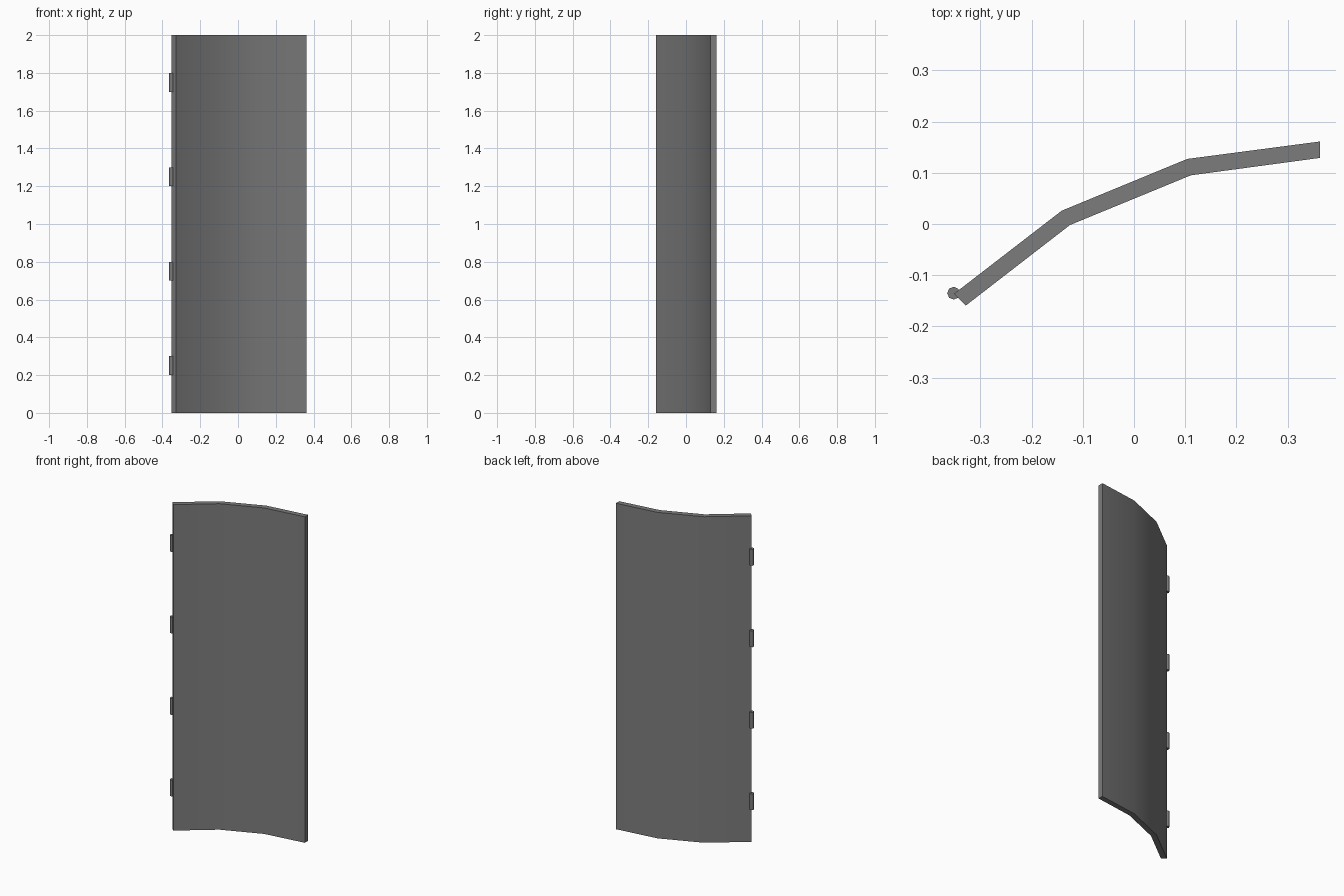
import bpy, bmesh, math

if "Cube" in bpy.data.objects:
    bpy.data.objects.remove(bpy.data.objects["Cube"])

grey = bpy.data.materials.new("dark grey metal")
grey.diffuse_color = (0.2, 0.2, 0.2, 1)
grey.use_nodes = True
grey.node_tree.nodes["Principled BSDF"].inputs["Base Color"].default_value = grey.diffuse_color


def extrude(name, outline, z0, z1):
    """Vertical prism from a plan outline, with smooth sides and sharp corners."""
    bm = bmesh.new()
    low = [bm.verts.new((x, y, z0)) for x, y in outline]
    high = [bm.verts.new((x, y, z1)) for x, y in outline]
    n = len(outline)
    bm.faces.new(low[::-1])
    bm.faces.new(high)
    for i in range(n):
        j = (i + 1) % n
        bm.faces.new((low[i], low[j], high[j], high[i]))
    bmesh.ops.recalc_face_normals(bm, faces=bm.faces[:])
    mesh = bpy.data.meshes.new(name)
    bm.to_mesh(mesh)
    bm.free()
    mesh.materials.append(grey)
    ob = bpy.data.objects.new(name, mesh)
    bpy.context.collection.objects.link(ob)
    bpy.ops.object.select_all(action='DESELECT')
    ob.select_set(True)
    bpy.context.view_layer.objects.active = ob
    bpy.ops.object.shade_smooth_by_angle(angle=math.radians(46))
    return ob


# Curved door panel: three bent segments
front = [(-0.328, -0.159), (-0.125, -0.002), (0.111, 0.095), (0.363, 0.129)]
back = [(0.363, 0.161), (0.104, 0.127), (-0.141, 0.026), (-0.351, -0.136)]
extrude("door_panel", front + back, 0, 2)

# Four hinge barrels along the left edge
barrel = [(-0.352 + 0.0125 * math.cos(math.tau * i / 8),
           -0.135 + 0.0125 * math.sin(math.tau * i / 8)) for i in range(8)]
for k in range(4):
    z = 0.2 + 0.5 * k
    extrude(f"hinge_{k + 1}", barrel, z, z + 0.1)
